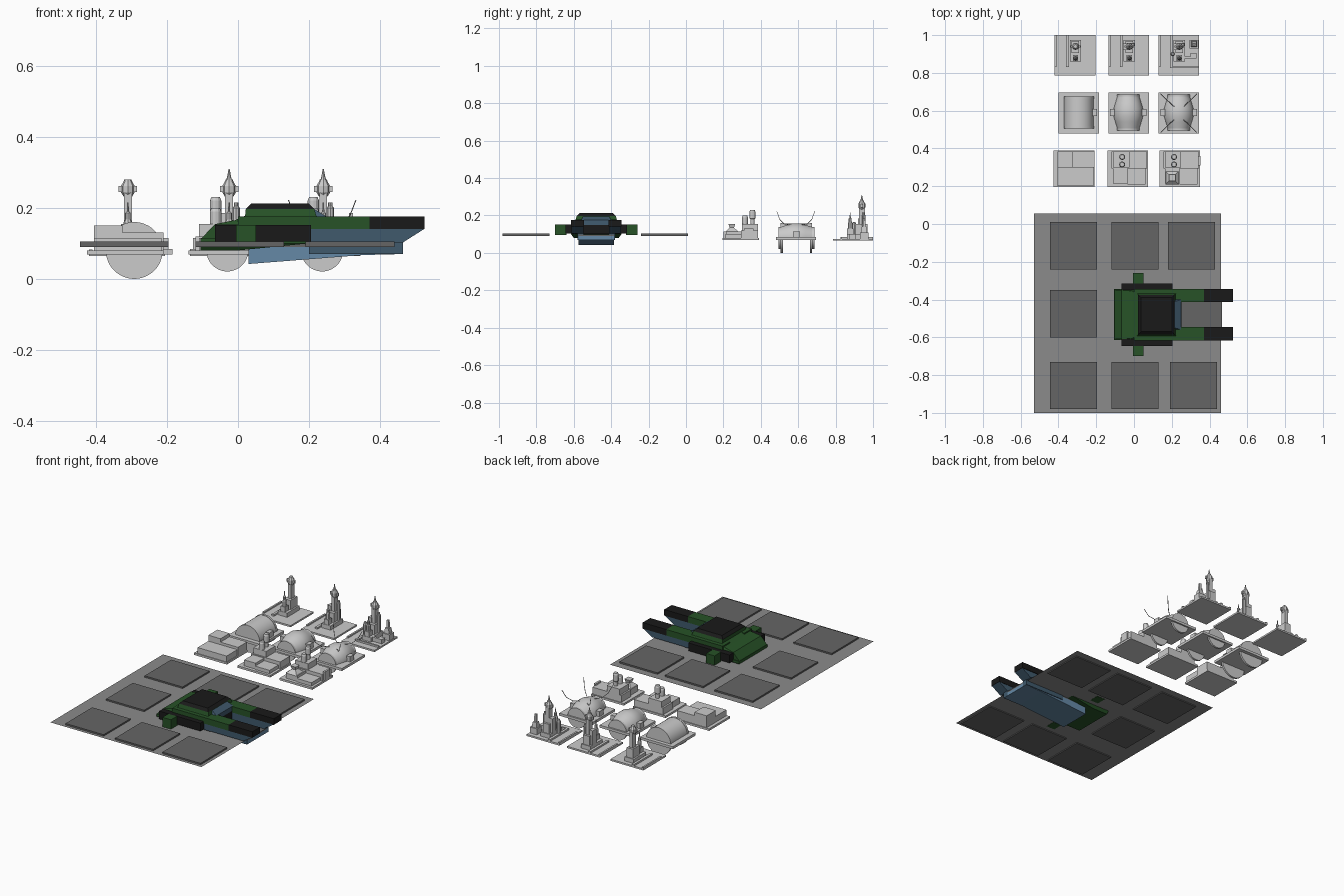
import bpy, bmesh
from math import sin, cos, pi
from mathutils import Vector

if "Cube" in bpy.data.objects:
    bpy.data.objects.remove(bpy.data.objects["Cube"])


def material(name, r, g, b):
    m = bpy.data.materials.new(name)
    m.diffuse_color = (r, g, b, 1)
    m.use_nodes = True
    m.node_tree.nodes["Principled BSDF"].inputs["Base Color"].default_value = m.diffuse_color
    return m


GREEN = material("dark_green", .02, .085, .02)
BLACK = material("black", .01, .01, .01)
BLUE = material("slate_blue", .05, .10, .15)
LIGHT = material("steel_blue", .13, .25, .38)
GROUND = material("ground_grey", .26, .26, .26)
PAD = material("pad_grey", .13, .13, .13)
MID = -.48  # ship centre line in y


def mesh(name, verts, faces, mat=None, smooth=False):
    me = bpy.data.meshes.new(name)
    me.from_pydata(verts, [], faces)
    bm = bmesh.new()
    bm.from_mesh(me)
    bmesh.ops.recalc_face_normals(bm, faces=bm.faces)
    bm.to_mesh(me)
    bm.free()
    ob = bpy.data.objects.new(name, me)
    bpy.context.collection.objects.link(ob)
    if mat:
        me.materials.append(mat)
    if smooth:
        bpy.ops.object.select_all(action='DESELECT')
        bpy.context.view_layer.objects.active = ob
        ob.select_set(True)
        bpy.ops.object.shade_smooth_by_angle(angle=.6)
    return ob


def loft(name, rings, mat=None, caps=True, closed=True, smooth=False):
    n = len(rings[0])
    faces = []
    for i in range(len(rings) - 1):
        for k in range(n if closed else n - 1):
            j = (k + 1) % n
            faces.append((i * n + k, i * n + j, i * n + n + j, i * n + n + k))
    if caps:
        faces += [tuple(range(n)), tuple(range(n * (len(rings) - 1), n * len(rings)))]
    return mesh(name, [v for r in rings for v in r], faces, mat, smooth)


def rect(x0, x1, y0, y1, z):
    return [(x0, y0, z), (x1, y0, z), (x1, y1, z), (x0, y1, z)]


def box(name, x0, x1, y0, y1, z0, z1, mat=None):
    return loft(name, [rect(x0, x1, y0, y1, z0), rect(x0, x1, y0, y1, z1)], mat)


def prism(name, profile, y0, y1, mat):
    return loft(name, [[(x, y, z) for x, z in profile] for y in (y0, y1)], mat)


def turned(name, x, y, profile, n=12, smooth=False):
    return loft(name, [[(x + r * cos(2 * pi * k / n), y + r * sin(2 * pi * k / n), z)
                        for k in range(n)] for r, z in profile], smooth=smooth)


def disc_y(name, x, y0, y1, z, r, n=48):
    return loft(name, [[(x + r * cos(2 * pi * k / n), y, z + r * sin(2 * pi * k / n))
                        for k in range(n)] for y in (y0, y1)], smooth=True)


def both(fn, name, a, b, *args):
    # mirrored pair, a..b measured outward from the ship centre line
    for s, side in ((-1, "front"), (1, "back")):
        fn(name + "_" + side, *sorted((MID + s * a, MID + s * b)), *args)


# Ground sheet and landing pads around the ship
mesh("ground_sheet", rect(-.53, .46, -1, .055, .096), [(0, 1, 2, 3)], GROUND)
for x, y in ((-.445, -.24), (-.12, -.24), (.18, -.24), (-.445, -.6),
             (-.445, -.98), (-.12, -.98), (.19, -.98)):
    box("landing_pad", x, x + .25, y, y + .25, .09, .105, PAD)

# Ship hull, belly and cabin
loft("ship_belly", [rect(.03, .04, -.545, -.415, .04), rect(.03, .465, -.575, -.385, .09)][1:] +
     [rect(.03, .465, -.575, -.385, .098)], PAD)
prism("ship_keel", [(.03, .042), (.35, .067), (.465, .07), (.465, .092), (.03, .092)], -.575, -.385, LIGHT)
loft("ship_rear_skirt", [rect(-.105, 0, -.6, -.36, .08), rect(-.105, .2, -.615, -.345, .1),
                         rect(-.105, .2, -.615, -.345, .113)], GREEN)
box("ship_body", -.065, .25, -.61, -.35, .1, .153, BLACK)
loft("ship_rear_deck", [rect(-.105, .21, -.61, -.35, .112), rect(-.065, .21, -.61, -.35, .154),
                        rect(-.01, .21, -.605, -.355, .165)], GREEN)
loft("ship_cabin", [rect(-.02, .25, -.61, -.35, .16), rect(.02, .22, -.59, -.37, .178),
                    rect(.022, .215, -.585, -.375, .197)], GREEN)
loft("ship_roof", [rect(.022, .215, -.585, -.375, .197), rect(.037, .2, -.57, -.39, .212)], BLACK)
loft("ship_windscreen", [rect(.2, .252, -.56, -.4, .15), rect(.2, .25, -.56, -.4, .175),
                         rect(.2, .217, -.55, -.41, .195)], BLUE)

# Side pods, engines and the two forward prongs
both(lambda n, a, b: box(n, -.065, .205, a, b, .105, .152, BLACK), "side_pod", .13, .165)
both(lambda n, a, b: box(n, -.005, .05, a, b, .095, .152, GREEN), "side_engine", .16, .22)
both(lambda n, a, b: prism(n, [(.2, .103), (.465, .103), (.525, .141), (.2, .141)], a, b, BLUE),
     "prong_lower", .068, .132)
both(lambda n, a, b: box(n, 0, .37, a, b, .14, .176, GREEN), "prong_upper", .066, .136)
both(lambda n, a, b: box(n, .37, .525, a, b, .14, .176, BLACK), "prong_tip", .066, .136)
both(lambda n, a, b: prism(n, [(.2, .07), (.465, .07), (.465, .103), (.2, .103)], a, b, BLUE),
     "prong_skid", .068, .1)

# Row of factories, growing in detail
for i, x in enumerate((-.425, -.14, .135)):
    box("factory_base", x, x + .215, .195, .39, .068, .08)
    if i == 0:
        box("factory_front_block", x + .02, x + .21, .2, .3, .08, .115)
        box("factory_tall_block", x + .02, x + .1, .3, .385, .08, .15)
        box("factory_low_block", x + .1, x + .215, .3, .385, .08, .13)
        continue
    box("factory_rear_block", x + .02, x + .21, .295, .385, .08, .12)
    box("factory_tall_block", x + .03, x + .115, .3, .385, .12, .155)
    box("factory_front_block", x + .03, x + .105, .215, .295, .08, .115)
    box("factory_low_block", x + .105, x + .2, .21, .295, .08, .1)
    for y, top in ((.355, .23), (.315, .2)):
        turned("chimney", x + .077, y, [(.011, .15), (.011, top - .05), (.016, top - .045),
                                        (.016, top - .01), (.012, top)])
    if i == 2:
        cx, cy = x + .067, .245
        loft("cooling_funnel", [rect(cx - s, cx + s, cy - s, cy + s, z) for s, z in
                                ((.035, .113), (.012, .135), (.018, .155))])
        box("factory_side_vent", x + .205, x + .217, .31, .36, .08, .13)


def half_barrel(x, mid, end):
    rings = []
    for y in (-.09, -.05, -.02, .02, .05, .09) if end < mid else (-.078, .078):
        r = mid - (mid - end) * max(0, (abs(y) - .02) / .07)
        rings.append([(x + r * cos(pi * k / 28), .59 + y, .08 + r * sin(pi * k / 28)) for k in range(29)])
    loft("hangar_shell", rings, closed=False, caps=True, smooth=True)
    for y in (rings[0][0][1], rings[-1][0][1]):
        disc_y("hangar_end_disc", x, y - .006, y + .006, .08, end + .002)


def rod(name, pts, r):
    cu = bpy.data.curves.new(name, 'CURVE')
    cu.dimensions = '3D'
    cu.bevel_depth = r
    cu.bevel_resolution = 0
    sp = cu.splines.new('POLY')
    sp.points.add(len(pts) - 1)
    for p, c in zip(sp.points, pts):
        p.co = (*c, 1)
    bpy.context.collection.objects.link(bpy.data.objects.new(name, cu))


# Row of hangars: plain vault, barrel vault, barrel vault with masts
for i, (x0, cx) in enumerate(((-.4, -.292), (-.135, -.03), (.13, .237))):
    box("hangar_base", x0, x0 + .215, .48, .695, .069, .084)
    half_barrel(cx, .078, .078 if i == 0 else .057)
    for s in ((1,) if i == 0 else (-1, 1)):
        box("hangar_door", cx + s * .085 - .012, cx + s * .085 + .012, .573, .61, .08, .115)
    if i == 2:
        for sx in (-1, 1):
            for sy in (-1, 1):
                rod("hangar_mast", [(cx + sx * a, .587 + sy * b, z) for a, b, z in
                                    ((.025, .035, .15), (.055, .062, .155), (.078, .085, .178),
                                     (.095, .102, .222))], .0018)

# Row of command towers
for i, x in enumerate((-.42, -.135, .13)):
    cx, cy = x + .11, .94
    box("tower_base", x, x + .215, .785, 1, .065, .075)
    box("tower_edge_wall", x, x + .01, .83, 1, .075, .083)
    box("tower_long_wall", x + .06, x + .075, .83, 1, .075, .085)
    box("tower_plinth", cx - .03, cx + .03, .86, .975, .075, .1)
    box("tower_foot", cx - .02, cx + .02, .905, .97, .1, .155)
    box("tower_shaft", cx - .011, cx + .011, .925, .958, .15, .245)
    # Lookout head with side fins
    turned("tower_head", cx, cy, [(.012, .232), (.019, .243), (.019, .262), (.012, .274), (.01, .28)], 8)
    box("tower_head_fins", cx - .026, cx + .026, cy - .006, cy + .006, .244, .262)
    box("tower_annex", cx - .014, cx + .014, .862, .895, .1, .13)
    turned("annex_turret", cx, .878, [(.012, .13), (.012, .16), (.008, .168), (.008, .185),
                                      (.003, .19), (.002, .215)], 8)
    if i:
        turned("tower_spire", cx, cy, [(.008, .278), (.005, .29), (.0015, .31)], 8)
        box("tower_side_block", cx - .032, cx - .01, .92, .955, .1, .185)
        turned("side_turret", cx + .02, .95, [(.01, .1), (.01, .2), (.006, .205), (.006, .215)], 8)
    if i == 2:
        box("tower_front_wall", x + .06, x + .215, .825, .835, .075, .085)
        box("outpost_plinth", x + .165, x + .212, .93, .975, .075, .11)
        loft("outpost_tower", [rect(x + .188 - s, x + .188 + s, .952 - s, .952 + s, z) for s, z in
                               ((.016, .11), (.012, .14), (.007, .142), (.006, .185))])
        box("outpost_link", cx + .03, x + .2, .875, .888, .075, .1)
        box("outpost_block", x + .17, x + .2, .875, .905, .075, .1)
        turned("outpost_tank", cx - .035, .9, [(.012, .075), (.012, .15), (.006, .165)], 8)
